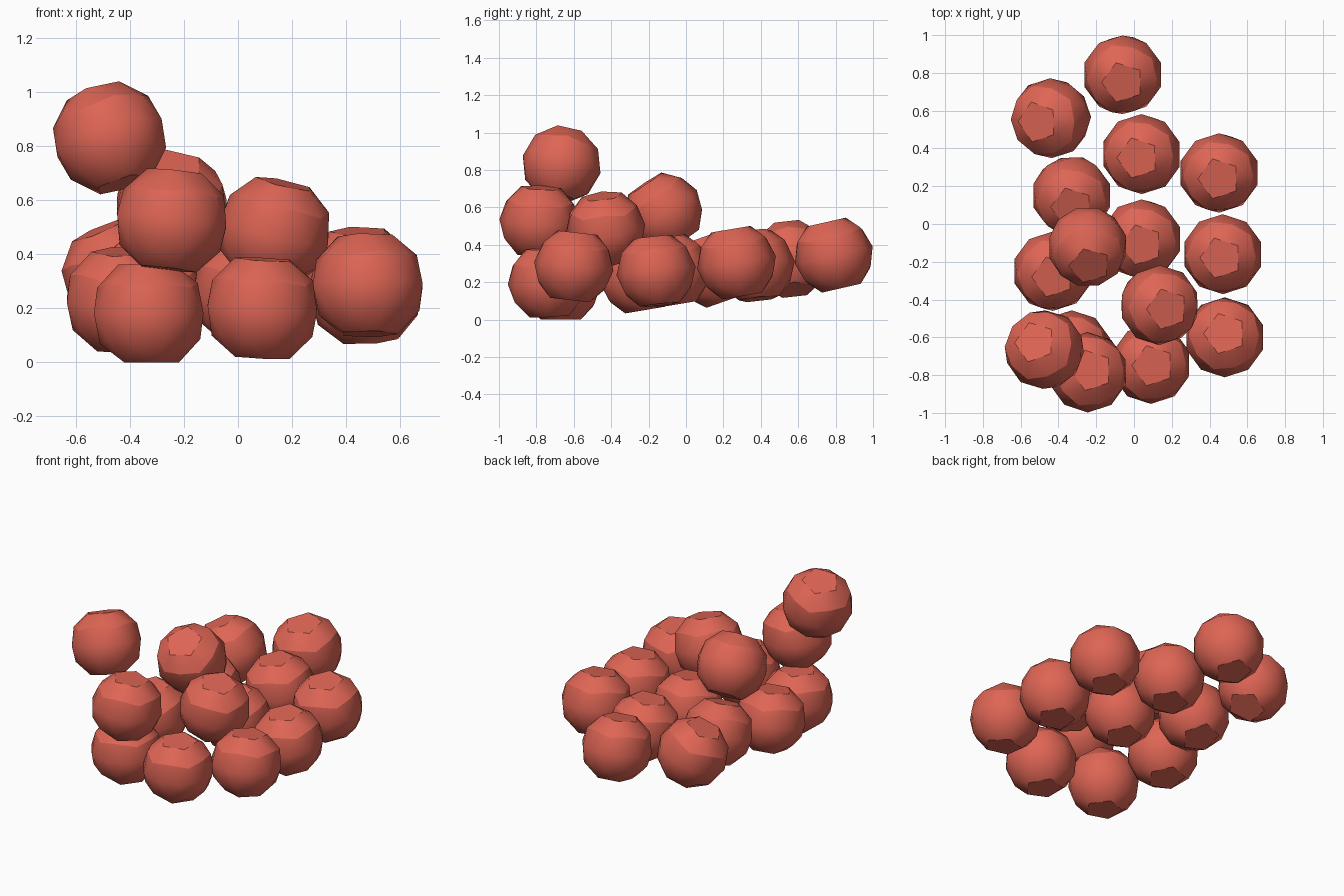
import bpy, bmesh
from math import radians
from mathutils import Vector, Matrix

if "Cube" in bpy.data.objects:
    bpy.data.objects.remove(bpy.data.objects["Cube"])

R = 0.213

red = bpy.data.materials.new("red_skin")
red.diffuse_color = (0.73, 0.13, 0.09, 1)
red.use_nodes = True
red.node_tree.nodes["Principled BSDF"].inputs["Base Color"].default_value = red.diffuse_color

# One berry: faceted ball with both poles flattened to pentagons
berry_mesh = bpy.data.meshes.new("berry")
bm = bmesh.new()
bmesh.ops.create_icosphere(bm, subdivisions=2, radius=R)
poles = [v for v in bm.verts if abs(v.co.z) > R * 0.97]
bmesh.ops.dissolve_verts(bm, verts=poles)
for f in bm.faces:
    f.smooth = True
for e in bm.edges:
    on_pole = any(len(f.verts) == 5 for f in e.link_faces)
    on_shoulder = all(0.4 * R < v.co.z < 0.6 * R for v in e.verts)
    e.smooth = not (on_pole or on_shoulder)
bm.to_mesh(berry_mesh)
bm.free()
berry_mesh.materials.append(red)

# Centre of each berry, then the sideways lean of its top pentagon
berries = [
    (-0.06, 0.79, 0.345, 0.00, -0.04),
    (-0.44, 0.56, 0.325, -0.07, -0.02),
    (0.04, 0.37, 0.29, -0.02, -0.02),
    (0.45, 0.27, 0.305, 0.00, -0.03),
    (-0.33, 0.15, 0.27, 0.00, -0.06),
    (0.04, -0.08, 0.26, 0.00, -0.03),
    (0.47, -0.16, 0.26, -0.01, -0.02),
    (-0.245, -0.12, 0.575, 0.01, -0.10),
    (-0.43, -0.25, 0.23, 0.00, -0.03),
    (0.135, -0.43, 0.485, 0.04, -0.02),
    (0.48, -0.60, 0.285, 0.00, 0.02),
    (0.09, -0.74, 0.20, 0.01, -0.01),
    (-0.33, -0.67, 0.181, 0.00, 0.00),
    (-0.245, -0.785, 0.525, 0.02, 0.01),
    (-0.475, -0.665, 0.83, -0.05, 0.04),
]

for i, (x, y, z, lx, ly) in enumerate(berries, 1):
    axis = Vector((lx, ly, (0.181 ** 2 - lx * lx - ly * ly) ** 0.5))
    lean = Vector((0, 0, 1)).rotation_difference(axis).to_matrix().to_4x4()
    ob = bpy.data.objects.new(f"berry_{i}", berry_mesh)
    ob.matrix_world = Matrix.Translation((x, y, z)) @ lean @ Matrix.Rotation(radians(36), 4, 'Z')
    bpy.context.collection.objects.link(ob)
